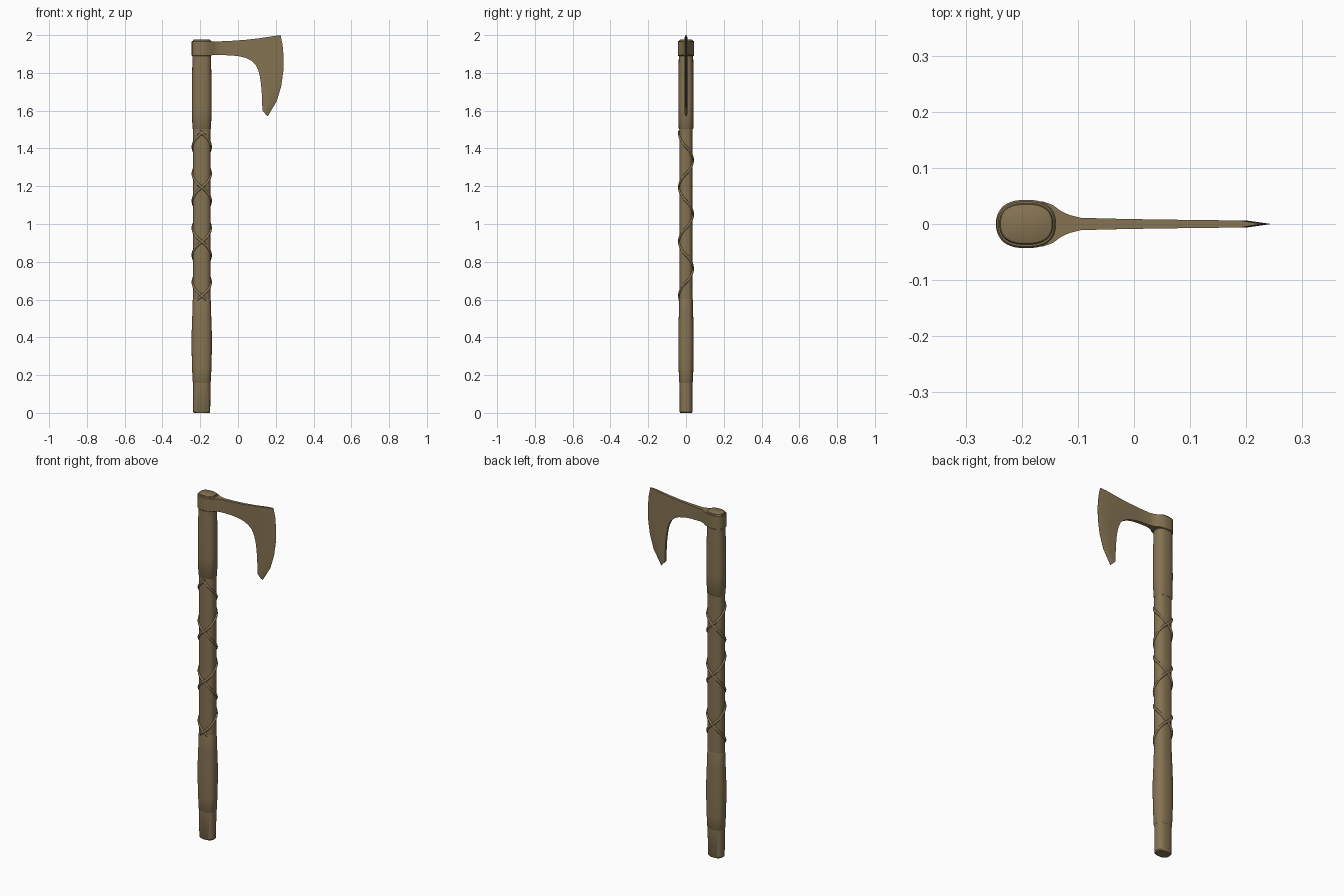
import bpy, bmesh, math

cube = bpy.data.objects.get("Cube")
if cube:
    bpy.data.objects.remove(cube, do_unlink=True)

CX = -0.192   # handle axis
SIDES = 40

brown = bpy.data.materials.new("weathered brown")
brown.use_nodes = True
COLOUR = (0.235, 0.172, 0.085, 1)
brown.diffuse_color = COLOUR
brown.node_tree.nodes["Principled BSDF"].inputs["Base Color"].default_value = COLOUR


def finish(name, bm, angle=35):
    bmesh.ops.recalc_face_normals(bm, faces=bm.faces)
    mesh = bpy.data.meshes.new(name)
    bm.to_mesh(mesh)
    bm.free()
    mesh.materials.append(brown)
    obj = bpy.data.objects.new(name, mesh)
    bpy.context.collection.objects.link(obj)
    bpy.ops.object.select_all(action='DESELECT')
    obj.select_set(True)
    bpy.context.view_layer.objects.active = obj
    bpy.ops.object.shade_smooth_by_angle(angle=math.radians(angle))
    return obj


def oval(a, rx, ry, power=2.5):
    """Point on a rounded-rectangle-like oval."""
    c, s = math.cos(a), math.sin(a)
    return (CX + rx * math.copysign(abs(c) ** (2 / power), c),
            ry * math.copysign(abs(s) ** (2 / power), s))


def loft(name, sections):
    """Capped oval column from (z, half width x, half width y) sections."""
    bm = bmesh.new()
    rings = []
    for z, rx, ry in sections:
        rings.append([bm.verts.new((*oval(math.tau * i / SIDES, rx, ry), z))
                      for i in range(SIDES)])
    for low, high in zip(rings, rings[1:]):
        for i in range(SIDES):
            j = (i + 1) % SIDES
            bm.faces.new((low[i], low[j], high[j], high[i]))
    bm.faces.new(rings[0])
    bm.faces.new(rings[-1])
    return finish(name, bm)


# Handle: pommel, swelling grip, wrapped shaft and upper sleeve
loft("pommel", [(0, 0.040, 0.030), (0.006, 0.045, 0.034), (0.17, 0.0455, 0.0345)])
loft("grip", [(0.162, 0.046, 0.035), (0.166, 0.048, 0.037), (0.24, 0.0515, 0.039),
              (0.33, 0.0535, 0.041), (0.42, 0.0535, 0.041), (0.52, 0.050, 0.038),
              (0.60, 0.0475, 0.036), (0.604, 0.046, 0.035)])
loft("shaft", [(0.59, 0.0465, 0.035), (1.51, 0.0465, 0.035)])
loft("upper_sleeve", [(1.502, 0.047, 0.036), (1.506, 0.0495, 0.0385), (1.62, 0.052, 0.040),
                      (1.75, 0.0515, 0.040), (1.90, 0.049, 0.038), (1.968, 0.048, 0.037),
                      (1.974, 0.046, 0.035), (1.976, 0.043, 0.032)])

# Socket ring of the axe head
loft("socket", [(1.889, 0.050, 0.040), (1.892, 0.053, 0.043),
                (1.965, 0.053, 0.043), (1.969, 0.050, 0.040)])


# Two cords wound in opposite directions, crossing at front and back
PITCH, START, TURNS, STEPS, TUBE = 0.287, 0.62, 3, 150, 8
for side, name in ((1, "left_wound_cord"), (-1, "right_wound_cord")):
    bm = bmesh.new()
    rings = []
    for k in range(STEPS + 1):
        t = -0.06 + (TURNS + 0.08) * k / STEPS
        a = -math.pi / 2 + side * math.tau * t
        ring = []
        for i in range(TUBE):
            b = math.tau * i / TUBE
            out = 0.0015 + 0.006 * math.cos(b)
            x, y = oval(a, 0.0465 + out, 0.035 + out, 2.3)
            ring.append(bm.verts.new((x, y, START + PITCH * t + 0.010 * math.sin(b))))
        rings.append(ring)
    for p, q in zip(rings, rings[1:]):
        for i in range(TUBE):
            j = (i + 1) % TUBE
            bm.faces.new((p[i], p[j], q[j], q[i]))
    bm.faces.new(rings[0])
    bm.faces.new(rings[-1])
    finish(name, bm, 60)


# Bearded blade: ribs from the under curve to the top and cutting edge
# (under x, under z, outer x, outer z, outer point is sharp)
RIBS = [
    (-0.165, 1.893, -0.165, 1.966, 0), (-0.145, 1.893, -0.145, 1.966, 0),
    (-0.130, 1.894, -0.130, 1.966, 0), (-0.115, 1.894, -0.115, 1.967, 0),
    (-0.095, 1.894, -0.095, 1.967, 0), (-0.04, 1.893, -0.03, 1.970, 0),
    (0.0, 1.889, 0.04, 1.975, 0), (0.04, 1.880, 0.11, 1.983, 0),
    (0.07, 1.865, 0.19, 1.995, 0), (0.092, 1.845, 0.225, 2.0, 1),
    (0.107, 1.815, 0.236, 1.95, 1), (0.116, 1.78, 0.242, 1.88, 1),
    (0.122, 1.74, 0.240, 1.81, 1), (0.126, 1.69, 0.229, 1.73, 1),
    (0.128, 1.64, 0.205, 1.65, 1), (0.129, 1.60, 0.157, 1.57, 1),
]
THICKNESS = [(-0.165, 0.041), (-0.145, 0.034), (-0.130, 0.023), (-0.115, 0.016),
             (-0.095, 0.011), (0.0, 0.0085), (0.25, 0.0055)]


def half_thickness(x):
    for (x0, h0), (x1, h1) in zip(THICKNESS, THICKNESS[1:]):
        if x <= x1:
            return h0 + (h1 - h0) * (x - x0) / (x1 - x0)
    return THICKNESS[-1][1]


bm = bmesh.new()
loops = []
for ux, uz, ox, oz, sharp in RIBS:
    pts = [(ux + (ox - ux) * f, uz + (oz - uz) * f) for f in (0, 0.35, 0.68, 1)]
    half = [half_thickness(x) for x, z in pts]
    if sharp:
        half[-1] = 0.0004
    front = [bm.verts.new((x, -h, z)) for (x, z), h in zip(pts, half)]
    back = [bm.verts.new((x, h, z)) for (x, z), h in zip(pts, half)]
    loops.append(front + back[::-1])
for p, q in zip(loops, loops[1:]):
    for i in range(len(p)):
        j = (i + 1) % len(p)
        bm.faces.new((p[i], p[j], q[j], q[i]))
bm.faces.new(loops[0])
bm.faces.new(loops[-1])
finish("blade", bm, 30)
